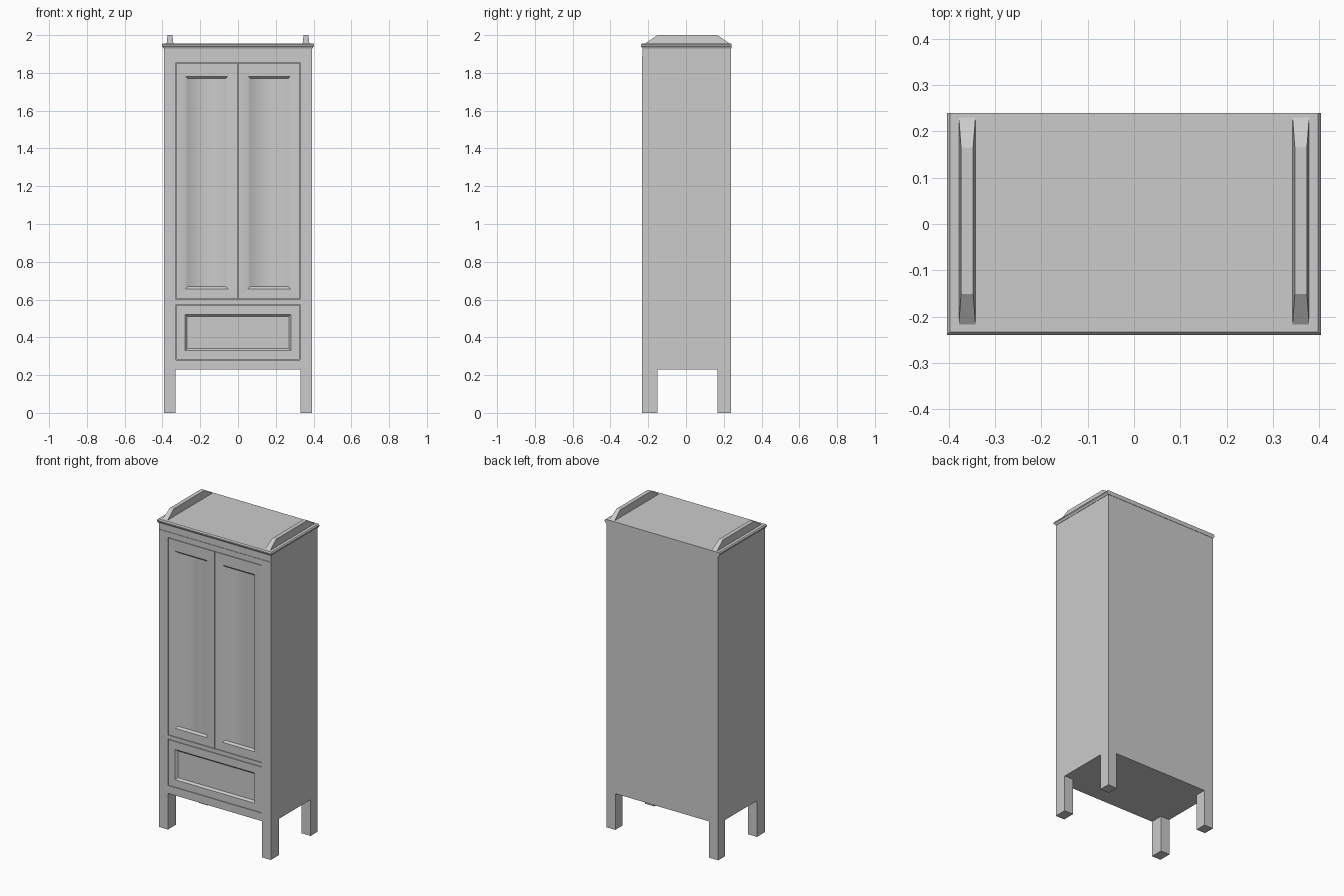
import bpy, bmesh

if "Cube" in bpy.data.objects:
    bpy.data.objects.remove(bpy.data.objects["Cube"])

W, YF, YB = 0.393, -0.232, 0.238    # half width, front, back
YC = YF + 0.018                     # carcass front, behind the face frame


def finish(name, bm):
    bmesh.ops.recalc_face_normals(bm, faces=bm.faces)
    me = bpy.data.meshes.new(name)
    bm.to_mesh(me)
    bm.free()
    ob = bpy.data.objects.new(name, me)
    bpy.context.collection.objects.link(ob)
    return ob


def loft(bm, rings):
    """Skin a list of rings of points and cap both ends."""
    vs = [[bm.verts.new(p) for p in r] for r in rings]
    n = len(vs[0])
    for a, b in zip(vs, vs[1:]):
        for i in range(n):
            j = (i + 1) % n
            bm.faces.new((a[i], a[j], b[j], b[i]))
    bm.faces.new(vs[0])
    bm.faces.new(vs[-1])


def rect_z(x0, x1, y0, y1, z):
    return [(x0, y0, z), (x1, y0, z), (x1, y1, z), (x0, y1, z)]


def rect_y(x0, x1, z0, z1, y):
    return [(x0, y, z0), (x1, y, z0), (x1, y, z1), (x0, y, z1)]


def box(name, x0, x1, y0, y1, z0, z1):
    bm = bmesh.new()
    loft(bm, [rect_z(x0, x1, y0, y1, z0), rect_z(x0, x1, y0, y1, z1)])
    return finish(name, bm)


def panelled_front(name, outer, inner, depth, slope, soft=False):
    """Slab with a recessed panel; soft blends shading across vertical edges."""
    x0, x1, z0, z1 = inner
    bm = bmesh.new()
    loft(bm, [rect_y(*outer, YC), rect_y(*outer, YF), rect_y(*inner, YF),
              rect_y(x0 + slope, x1 - slope, z0 + slope, z1 - slope, YF + depth)])
    if soft:
        for f in bm.faces:
            f.smooth = True
        for e in bm.edges:
            a, b = (v.co for v in e.verts)
            vertical = abs(a.x - b.x) < 1e-5 and abs(a.y - b.y) < 1e-5
            inside = outer[0] + 0.01 < a.x < outer[1] - 0.01
            e.smooth = vertical and inside
    return finish(name, bm)


# Carcass
box("carcass", -W, W, YC, YB, 0.23, 1.932)

# Face frame: stiles, apron, middle rail, top rail and set-back frieze
for s, side in ((-1, "left"), (1, "right")):
    xs = sorted((s * 0.329, s * W))
    box(side + "_stile", *xs, YF, YC, 0.23, 1.89)
box("apron", -0.329, 0.329, YF, YC, 0.23, 0.28)
box("middle_rail", -0.329, 0.329, YF, YC, 0.575, 0.6)
box("top_rail", -0.329, 0.329, YF, YC, 1.855, 1.89)
box("frieze", -W, W, YF + 0.003, YC, 1.89, 1.932)

# Doors and drawer, with narrow gaps around them
for s, side in ((-1, "left"), (1, "right")):
    ox = sorted((s * 0.0015, s * 0.326))
    ix = sorted((s * 0.053, s * 0.279))
    panelled_front(side + "_door", (*ox, 0.603, 1.852), (*ix, 0.657, 1.782), 0.012, 0.011, True)
panelled_front("drawer", (-0.326, 0.326, 0.283, 0.572), (-0.28, 0.28, 0.33, 0.522), 0.012, 0.011)

# Legs
for s, side in ((-1, "left"), (1, "right")):
    xs = sorted((s * 0.33, s * W))
    box("front_leg_" + side, *xs, YF, -0.152, 0, 0.23)
    box("back_leg_" + side, *xs, 0.168, YB, 0, 0.23)

# Top slab: moulded on front and sides, flush at the back
bm = bmesh.new()
profile = [(0.395, 1.93), (0.399, 1.937), (0.403, 1.942), (0.403, 1.949), (0.397, 1.956)]
loft(bm, [rect_z(-x, x, YF - (x - 0.397) - 0.001, 0.24, z) for x, z in profile])
finish("top_slab", bm)

# Tapered rails on top
for s, side in ((-1, "left"), (1, "right")):
    c = s * 0.36
    bm = bmesh.new()
    loft(bm, [rect_z(c - 0.018, c + 0.018, -0.218, 0.231, 1.955),
              rect_z(c - 0.013, c + 0.013, -0.151, 0.165, 2.0)])
    finish("top_rail_" + side, bm)
